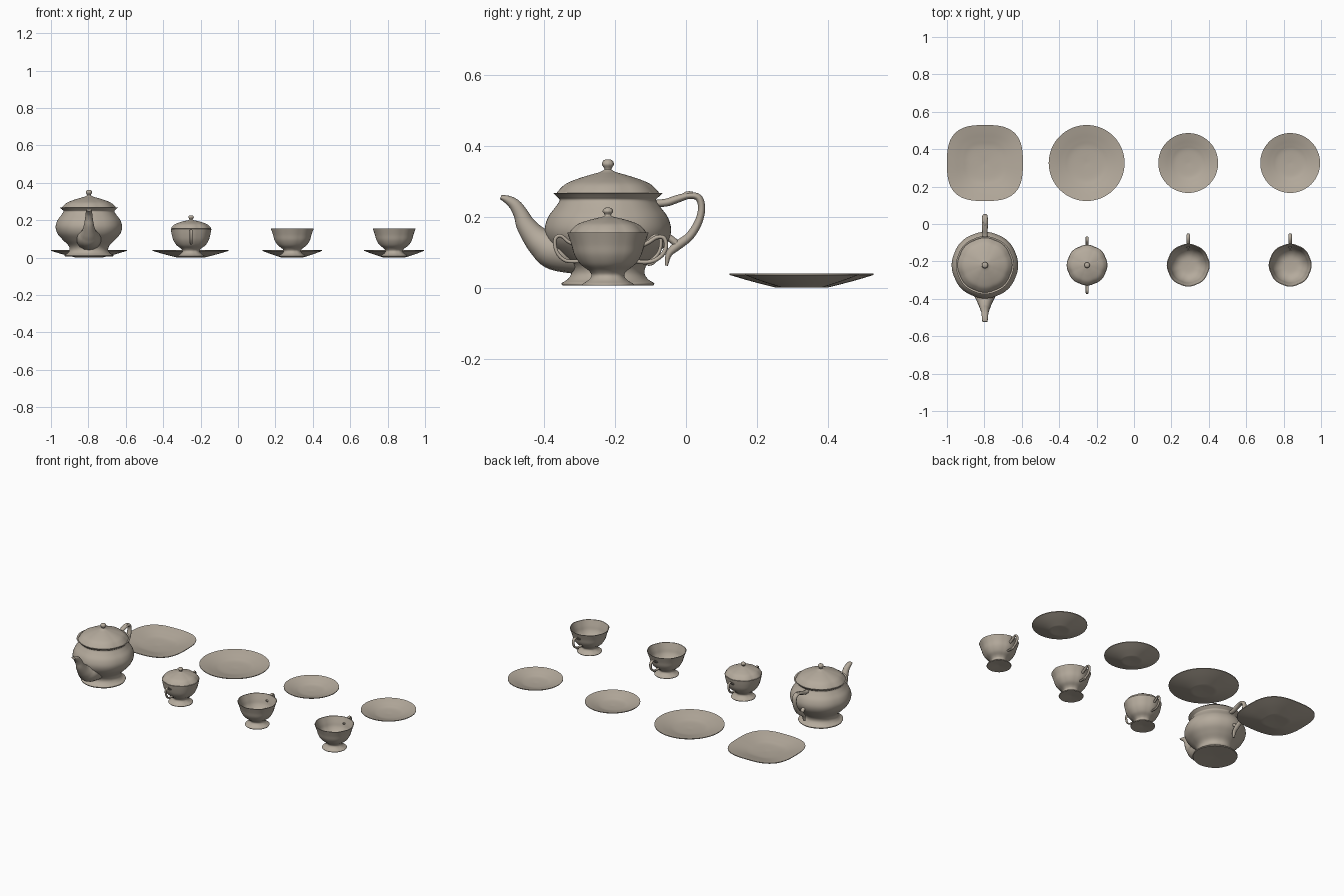
import bpy, bmesh, math
from mathutils import Vector

china = bpy.data.materials.new("warm_grey_china")
china.diffuse_color = (0.46, 0.405, 0.335, 1)


def spline(points, steps):
    """Smooth curve through the points; a doubled point makes a corner."""
    pts = [Vector(p) for p in points]
    pts = [pts[0]] + pts + [pts[-1]]
    out = []
    for a, b, c, d in zip(pts, pts[1:], pts[2:], pts[3:]):
        if (b - c).length < 1e-7:
            continue
        for i in range(steps):
            t = i / steps
            out.append(0.5 * (2 * b + (c - a) * t + (2 * a - 5 * b + 4 * c - d) * t ** 2
                              + (3 * b - a - 3 * c + d) * t ** 3))
    return out + [pts[-1]]


def skin(name, rings, location, angle=40):
    """Join a row of equal rings into a smooth surface."""
    bm = bmesh.new()
    rows = [[bm.verts.new(p) for p in ring] for ring in rings]
    n = len(rows[0])
    for r0, r1 in zip(rows, rows[1:]):
        for i in range(n):
            j = (i + 1) % n
            bm.faces.new((r0[i], r0[j], r1[j], r1[i]))
    bmesh.ops.remove_doubles(bm, verts=bm.verts, dist=1e-5)
    bmesh.ops.recalc_face_normals(bm, faces=bm.faces)
    mesh = bpy.data.meshes.new(name)
    bm.to_mesh(mesh)
    bm.free()
    mesh.materials.append(china)
    ob = bpy.data.objects.new(name, mesh)
    ob.location = location
    bpy.context.collection.objects.link(ob)
    bpy.ops.object.select_all(action='DESELECT')
    ob.select_set(True)
    bpy.context.view_layer.objects.active = ob
    bpy.ops.object.shade_smooth_by_angle(angle=math.radians(angle))
    return ob


def lathe(name, profile, location, shape=lambda a: 1.0, sides=64, steps=5):
    """Turn an (r, z) profile; shape(angle) scales the radius."""
    rings = []
    for r, z in spline(profile, steps):
        r = max(r, 0)
        ring = []
        for i in range(sides):
            a = 2 * math.pi * i / sides
            k = r * shape(a)
            ring.append((k * math.cos(a), k * math.sin(a), z))
        rings.append(ring)
    return skin(name, rings, location)


def tube(name, path, location, flip=1, sides=16):
    """Sweep an oval along (y, z, radius in plane, radius across)."""
    pts = spline(path, 5)
    rings = []
    for i, p in enumerate(pts):
        d = pts[min(i + 1, len(pts) - 1)] - pts[max(i - 1, 0)]
        d = Vector((d[0], d[1])).normalized()
        ring = []
        for s in range(sides):
            a = 2 * math.pi * s / sides
            u, w = p[2] * math.cos(a), p[3] * math.sin(a)
            ring.append((w, flip * (p[0] - d.y * u), p[1] + d.x * u))
        rings.append(ring)
    for k in (0, -1):  # close the ends
        c = sum((Vector(v) for v in rings[k]), Vector()) / sides
        rings.insert(0 if k == 0 else len(rings), [c] * sides)
    return skin(name, rings, location, 50)


def lobes(depth):
    return lambda a: 1 - depth * (1 - abs(math.cos(4 * a)))


def squircle(a, n=2.9):
    return (abs(math.cos(a)) ** n + abs(math.sin(a)) ** n) ** (-1 / n)


# Plates and saucers
def plate(name, x, r, shape=lambda a: 1.0):
    f = 0.35 * r
    lathe(name, [(0, .002), (f, 0), (f, 0), (r * .7, .018), (r, .036), (r, .036),
                 (r, .040), (r, .040), (r * .8, .031), (r * .6, .021),
                 (r * .4, .013), (0, .009)], (x, .326, 0), shape)


plate("square_plate", -.797, .203, squircle)
plate("round_plate", -.253, .203)
plate("saucer_left", .29, .16)
plate("saucer_right", .835, .16)

# Teapot
pot = (-.797, -.22, 0)
lathe("teapot_body", [(0, .010), (.115, .006), (.128, .006), (.128, .006), (.13, .013),
                      (.113, .024), (.103, .042), (.11, .065), (.14, .095), (.168, .128),
                      (.178, .163), (.169, .198), (.148, .227), (.136, .246),
                      (.143, .256), (.155, .267), (.155, .267), (.146, .264), (.13, .25)],
      pot, lobes(.012))
lathe("teapot_lid", [(.12, .255), (.148, .262), (.148, .262), (.138, .275), (.118, .293),
                     (.085, .307), (.05, .318), (.025, .325), (.011, .332), (.011, .337),
                     (.017, .348), (.012, .359), (0, .362)], pot, lobes(.03))
tube("teapot_spout", [(-.08, .10, .062, .07), (-.15, .107, .057, .062), (-.185, .125, .044, .046),
                      (-.21, .148, .034, .034), (-.232, .178, .027, .026),
                      (-.245, .207, .021, .021), (-.262, .233, .017, .018),
                      (-.283, .248, .012, .016), (-.302, .255, .006, .014)], pot)
tube("teapot_handle", [(.13, .237, .010, .013), (.165, .24, .011, .014), (.195, .250, .011, .015),
                       (.228, .259, .009, .016), (.255, .254, .010, .015),
                       (.264, .225, .010, .014), (.255, .185, .011, .014),
                       (.23, .145, .012, .014), (.195, .118, .013, .014),
                       (.172, .095, .009, .012), (.165, .062, .004, .008)], pot)
tube("teapot_handle_joint", [(.155, .15, .012, .013), (.178, .137, .010, .012),
                             (.2, .118, .010, .012)], pot)
tube("teapot_handle_spur", [(.205, .25, .008, .01), (.222, .264, .007, .01),
                            (.24, .267, .004, .008)], pot)

# Shared cup foot and outer wall
CUP = [(0, .012), (.06, .006), (.071, .006), (.071, .006), (.071, .011), (.054, .022),
       (.046, .035), (.054, .048), (.077, .066), (.094, .092), (.103, .122)]


# Teacups
def teacup(name, x):
    at = (x, -.22, 0)
    lathe(name, CUP + [(.115, .156), (.115, .156), (.111, .156), (.111, .156), (.099, .122),
                       (.09, .094), (.072, .070), (.045, .056), (0, .053)], at, lobes(.022))
    tube(name + "_handle", [(.095, .118, .006, .008), (.115, .128, .006, .009),
                            (.138, .142, .006, .009), (.158, .140, .006, .009),
                            (.164, .118, .006, .008), (.155, .095, .006, .008),
                            (.133, .078, .006, .008), (.108, .072, .006, .008),
                            (.078, .074, .006, .007)], at)
    tube(name + "_handle_curl", [(.135, .078, .005, .006), (.125, .068, .004, .005),
                                 (.112, .064, .003, .004)], at)


teacup("teacup_left", .29)
teacup("teacup_right", .835)

# Sugar bowl with lid and two handles
bowl = (-.251, -.22, 0)
lathe("sugar_bowl", CUP + [(.109, .154), (.109, .154), (.104, .154), (.104, .154),
                           (.095, .12), (.07, .075), (0, .055)], bowl, lobes(.022))
lathe("sugar_lid", [(.09, .148), (.108, .155), (.108, .155), (.102, .164), (.085, .179),
                    (.055, .190), (.028, .197), (.012, .201), (.009, .206), (.015, .215),
                    (.010, .224), (0, .226)], bowl, lobes(.04))
for side, flip in (("front", -1), ("back", 1)):
    tube("sugar_handle_" + side, [(.09, .12, .005, .007), (.112, .130, .005, .007),
                                  (.132, .146, .005, .007), (.147, .140, .005, .007),
                                  (.149, .118, .005, .007), (.140, .094, .005, .007),
                                  (.118, .076, .005, .007), (.08, .074, .005, .006)], bowl, flip)
